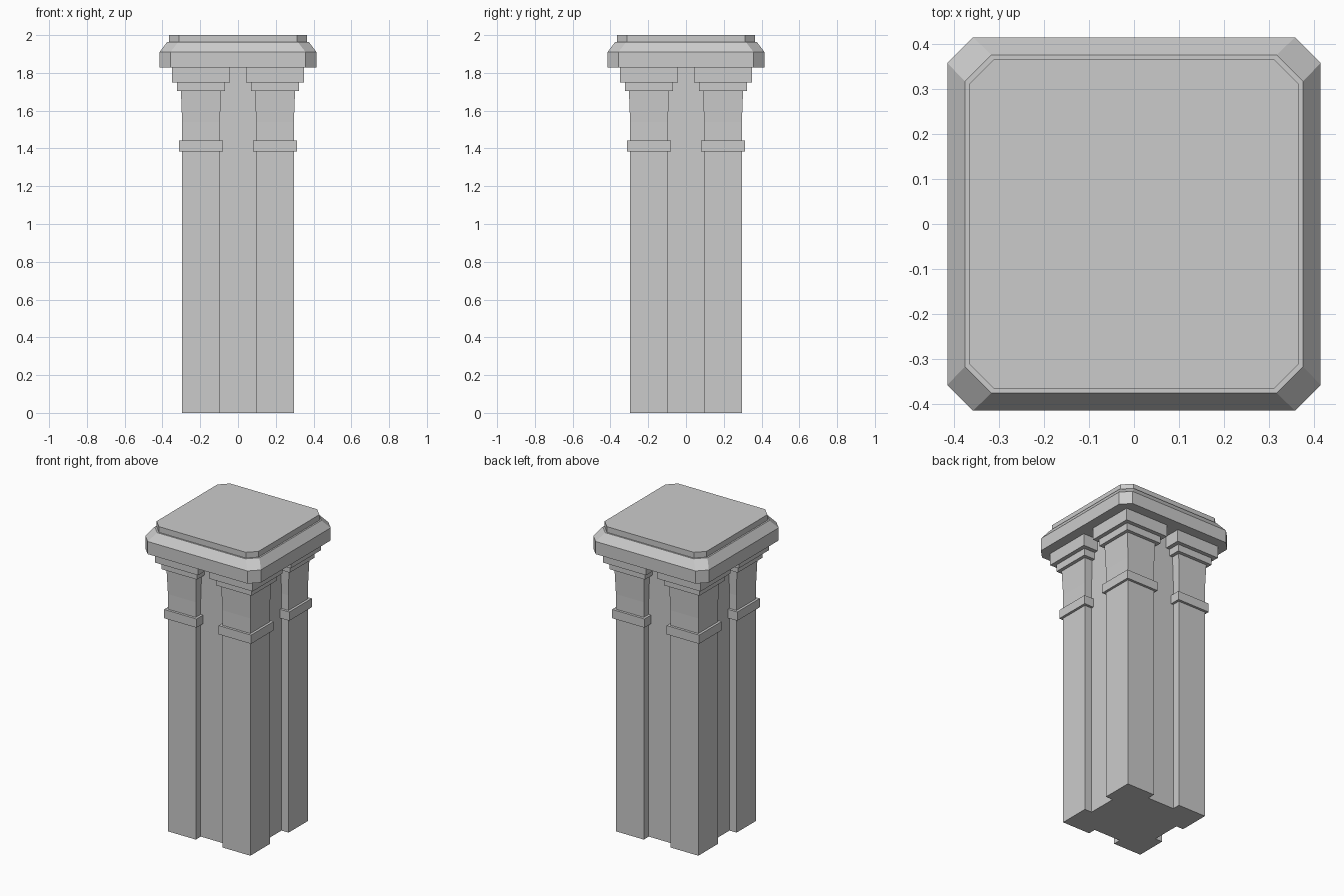
import bpy
import bmesh

cube = bpy.data.objects.get("Cube")
if cube:
    bpy.data.objects.remove(cube, do_unlink=True)

stone = bpy.data.materials.new("grey_stone")
stone.use_nodes = True
stone.diffuse_color = (0.6, 0.6, 0.6, 1)
stone.node_tree.nodes["Principled BSDF"].inputs["Base Color"].default_value = (0.6, 0.6, 0.6, 1)


def outline(half, cut):
    """Square outline, with its corners cut off when cut is above zero."""
    if cut == 0:
        return [(half, half), (-half, half), (-half, -half), (half, -half)]
    k = half - cut
    return [(half, k), (k, half), (-k, half), (-half, k),
            (-half, -k), (-k, -half), (k, -half), (half, -k)]


def stack(name, rings, centre=(0, 0), cut=0):
    """Closed solid through square rings given as (half width, height[, cut])."""
    bm = bmesh.new()
    loops = []
    for half, z, *own_cut in rings:
        pts = outline(half, own_cut[0] if own_cut else cut)
        loops.append([bm.verts.new((x, y, z)) for x, y in pts])
    n = len(loops[0])
    for low, high in zip(loops, loops[1:]):
        for i in range(n):
            j = (i + 1) % n
            bm.faces.new((low[i], low[j], high[j], high[i]))
    bm.faces.new(loops[0][::-1])
    bm.faces.new(loops[-1])
    bmesh.ops.recalc_face_normals(bm, faces=bm.faces)
    mesh = bpy.data.meshes.new(name)
    bm.to_mesh(mesh)
    bm.free()
    mesh.materials.append(stone)
    obj = bpy.data.objects.new(name, mesh)
    obj.location = (*centre, 0)
    bpy.context.collection.objects.link(obj)
    return obj


CAP_BASE = 1.828

# Recessed core between the corner posts
stack("core", [(0.245, 0), (0.245, CAP_BASE)])

# Four corner posts, each with a collar and a stepped capital
for y_side, y_name in ((-1, "front"), (1, "back")):
    for x_side, x_name in ((-1, "right"), (1, "left")):
        centre = (0.196 * x_side, 0.196 * y_side)
        label = f"{y_name}_{x_name}"
        stack(f"{label}_shaft", [(0.1, 0), (0.1, 1.54), (0.106, 1.705)], centre)
        stack(f"{label}_collar", [(0.116, 1.385), (0.116, 1.442)], centre)
        stack(f"{label}_capital",
              [(0.128, 1.705), (0.128, 1.75), (0.154, 1.75), (0.154, CAP_BASE)], centre)

# Cap with cut corners, sloped shoulder and raised top slab
stack("cap", [(0.415, CAP_BASE, 0.057), (0.415, 1.91, 0.057), (0.376, 1.963, 0.059),
              (0.366, 1.963, 0.054), (0.366, 2.0, 0.054)])
